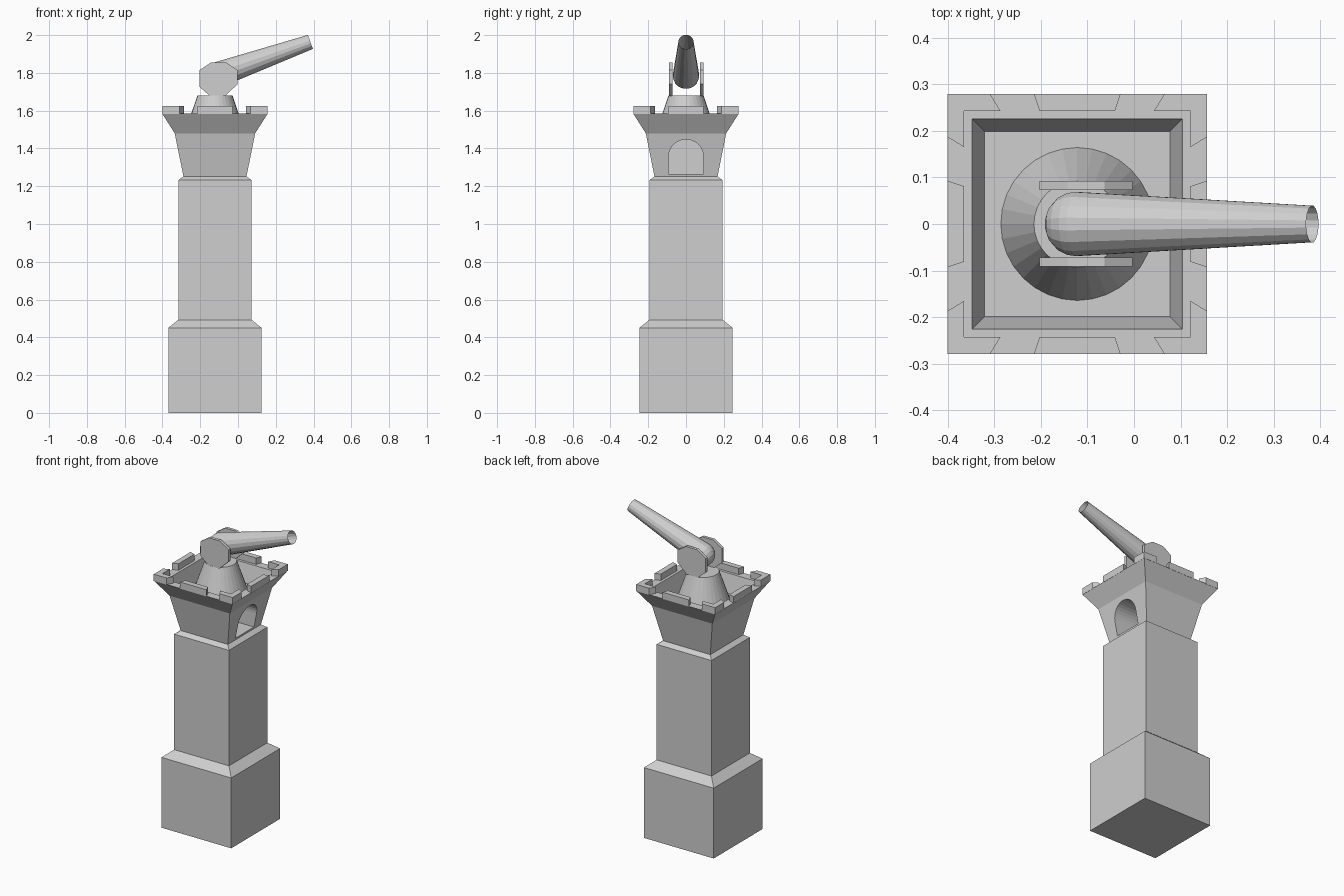
import bpy, bmesh, math
from mathutils import Matrix, Vector

cube = bpy.data.objects.get("Cube")
if cube:
    bpy.data.objects.remove(cube, do_unlink=True)

CX = -0.122  # tower axis

stone = bpy.data.materials.new("pale grey")
stone.use_nodes = True
grey = (0.62, 0.62, 0.62, 1)
stone.diffuse_color = grey
stone.node_tree.nodes["Principled BSDF"].inputs["Base Color"].default_value = grey


def finish(name, bm):
    bmesh.ops.recalc_face_normals(bm, faces=bm.faces)
    mesh = bpy.data.meshes.new(name)
    bm.to_mesh(mesh)
    bm.free()
    mesh.materials.append(stone)
    obj = bpy.data.objects.new(name, mesh)
    bpy.context.collection.objects.link(obj)
    return obj


def loft(name, sides, rings, turn=0.0, place=Matrix(), cap_end=True):
    """Stack regular polygons given as (radius, height) pairs."""
    bm = bmesh.new()
    loops = []
    for r, h in rings:
        angles = [turn + math.tau * i / sides for i in range(sides)]
        loops.append([bm.verts.new(place @ Vector((r * math.cos(a), r * math.sin(a), h)))
                      for a in angles])
    for low, high in zip(loops, loops[1:]):
        for i in range(sides):
            j = (i + 1) % sides
            bm.faces.new((low[i], low[j], high[j], high[i]))
    bm.faces.new(loops[0])
    if cap_end:
        bm.faces.new(loops[-1])
    return finish(name, bm)


def prism(name, points, depth, place):
    """Extrude a flat outline along its local z, then place it."""
    bm = bmesh.new()
    low = [bm.verts.new(place @ Vector((x, y, 0))) for x, y in points]
    high = [bm.verts.new(place @ Vector((x, y, depth))) for x, y in points]
    bm.faces.new(low)
    bm.faces.new(high)
    for i in range(len(points)):
        j = (i + 1) % len(points)
        bm.faces.new((low[i], low[j], high[j], high[i]))
    return finish(name, bm)


# Square tower: plinth, shaft, flared head and sunken roof, as half widths
profile = [(0.247, 0), (0.247, 0.45), (0.194, 0.493), (0.194, 1.232), (0.167, 1.252),
           (0.213, 1.48), (0.279, 1.584), (0.226, 1.584), (0.199, 1.47)]
tower = loft("tower", 4, [(w * math.sqrt(2), z) for w, z in profile], math.pi / 4,
             Matrix.Translation((CX, 0, 0)))

# Arched doorway recess in the +x side of the head
arch = [(-0.093, 1.265), (0.093, 1.265)]
arch += [(0.093 * math.cos(math.pi * i / 16), 1.355 + 0.093 * math.sin(math.pi * i / 16))
         for i in range(17)]
along_x = Matrix(((0, 0, 1, CX + 0.02), (1, 0, 0, 0), (0, 1, 0, 0), (0, 0, 0, 1)))
cutter = prism("doorway_cutter", arch, 0.3, along_x)
cutter.hide_render = True
cut = tower.modifiers.new("doorway", "BOOLEAN")
cut.operation = "DIFFERENCE"
cut.solver = "EXACT"
cut.object = cutter
bpy.context.view_layer.objects.active = tower
bpy.ops.object.modifier_apply(modifier=cut.name)
bpy.data.objects.remove(cutter, do_unlink=True)

# Battlements: a corner piece and a middle piece on each side
out, inn = 0.279, 0.243
corner = [(out, out), (0.187, out), (0.165, inn), (inn, inn), (inn, 0.165), (out, 0.187)]
middle = [(out, -0.093), (out, 0.093), (inn, 0.081), (inn, -0.081)]
for i in range(4):
    spot = Matrix.Translation((CX, 0, 1.582)) @ Matrix.Rotation(i * math.pi / 2, 4, "Z")
    prism(f"corner_battlement_{i + 1}", corner, 0.043, spot)
    prism(f"middle_battlement_{i + 1}", middle, 0.043, spot)

# Conical gun mount
loft("gun_mount", 32, [(0.165, 1.468), (0.093, 1.68)], 0, Matrix.Translation((CX, 0, 0)))

# Eight-sided side plates holding the barrel
plate = [(-0.04, 0.085), (0.04, 0.085), (0.1, 0.045), (0.1, -0.03),
         (0.035, -0.092), (-0.045, -0.092), (-0.1, -0.045), (-0.1, 0.045)]
for name, y in (("front_plate", -0.072), ("back_plate", 0.092)):
    prism(name, plate, 0.019,
          Matrix.Translation((-0.103, y, 1.77)) @ Matrix.Rotation(math.pi / 2, 4, "X"))

# Tapered open barrel with a rounded breech, raised and pointing to +x
breech = [(0.07 * math.sin(a), -0.07 * math.cos(a))
          for a in (math.radians(d) for d in (15, 35, 55, 75))]
aim = Matrix.Translation((CX, 0, 1.785)) @ Matrix.Rotation(math.radians(70.5), 4, "Y")
barrel = loft("barrel", 16, breech + [(0.07, 0), (0.04, 0.536)], math.pi / 16, aim,
              cap_end=False)
